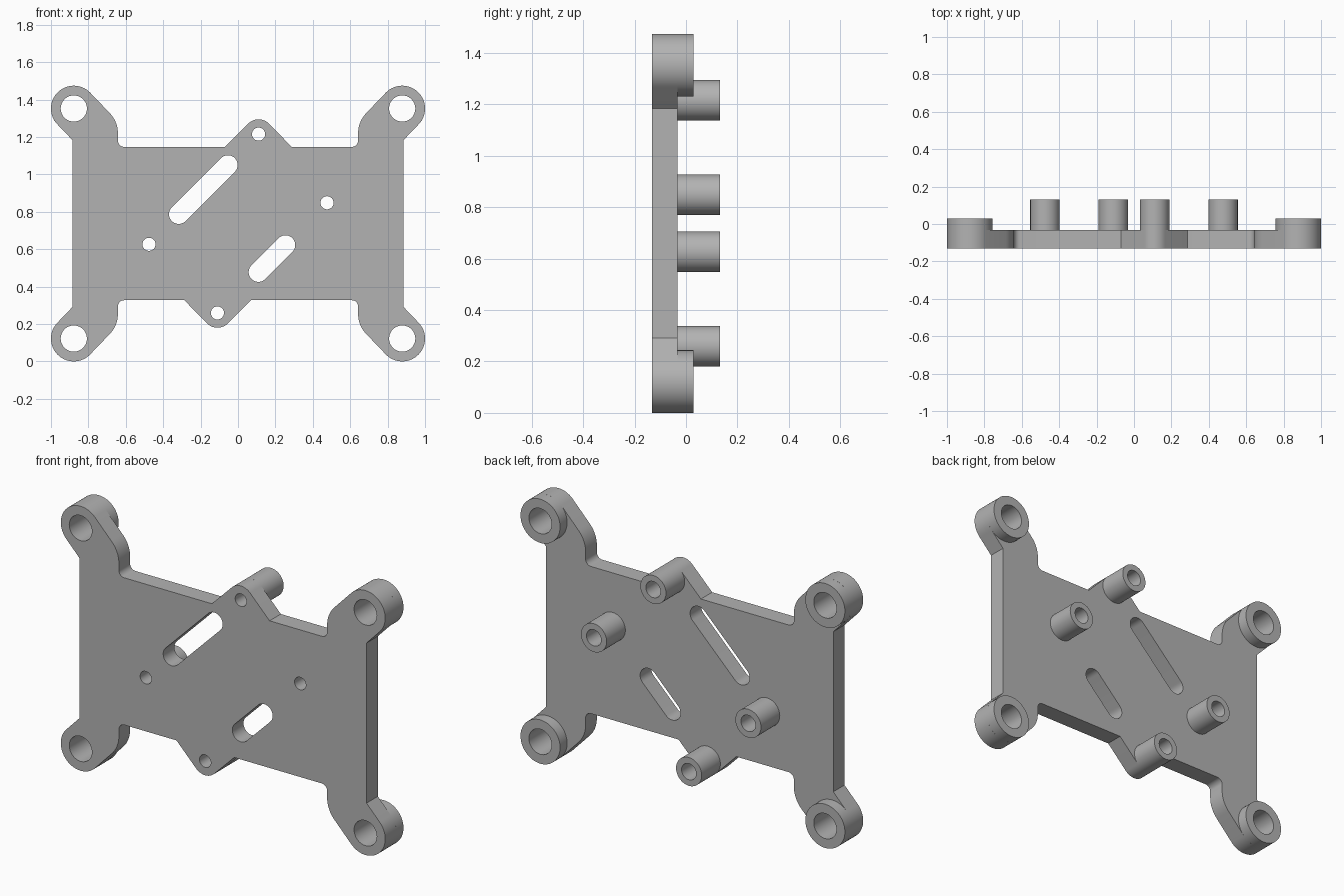
import bpy, bmesh
from math import sin, cos, radians
from mathutils import Matrix

cube = bpy.data.objects.get("Cube")
if cube:
    bpy.data.objects.remove(cube, do_unlink=True)

grey = bpy.data.materials.new("plain grey")
grey.use_nodes = True
grey.diffuse_color = (0.45, 0.45, 0.45, 1)
grey.node_tree.nodes["Principled BSDF"].inputs["Base Color"].default_value = grey.diffuse_color

MID = 0.737                                   # height of the centre
FRONT, BACK, BOSS_END, POST_END = -0.132, -0.033, 0.029, 0.132


def arc(x, z, r, a0, a1, n):
    """Points on an arc, angles in degrees."""
    angles = [radians(a0 + (a1 - a0) * i / n) for i in range(n + 1)]
    return [(x + r * cos(a), z + r * sin(a)) for a in angles]


def circle(x, z, r):
    return arc(x, z, r, 0, 360, 48)[:-1]


def slot(x0, z0, x1, z1, r):
    """Round-ended slot running up to the right at 45 degrees."""
    return arc(x1, z1, r, -45, 135, 20) + arc(x0, z0, r, 135, 315, 20)


def half_turn(points):
    return [(-x, 2 * MID - z) for x, z in points]


def extrude(name, loops, y0, y1):
    """Fill closed loops (outer edge and holes) and extrude from y0 to y1."""
    curve = bpy.data.curves.new(name, 'CURVE')
    curve.dimensions = '2D'
    curve.fill_mode = 'BOTH'
    curve.extrude = (y1 - y0) / 2
    for loop in loops:
        spline = curve.splines.new('POLY')
        spline.points.add(len(loop) - 1)
        for point, (x, z) in zip(spline.points, loop):
            point.co = (x, z, 0, 1)
        spline.use_cyclic_u = True
    helper = bpy.data.objects.new(name + "_outline", curve)
    bpy.context.collection.objects.link(helper)
    graph = bpy.context.evaluated_depsgraph_get()
    mesh = bpy.data.meshes.new_from_object(helper.evaluated_get(graph))
    bpy.data.objects.remove(helper, do_unlink=True)
    bpy.data.curves.remove(curve)

    mesh.transform(Matrix.Translation((0, (y0 + y1) / 2, 0)) @ Matrix.Rotation(radians(90), 4, 'X'))
    bm = bmesh.new()
    bm.from_mesh(mesh)
    bmesh.ops.remove_doubles(bm, verts=bm.verts, dist=0.0001)
    bmesh.ops.recalc_face_normals(bm, faces=bm.faces)
    bm.to_mesh(mesh)
    bm.free()
    mesh.materials.clear()
    mesh.materials.append(grey)
    mesh.shade_smooth()
    mesh.set_sharp_from_angle(angle=radians(30))
    obj = bpy.data.objects.new(name, mesh)
    bpy.context.collection.objects.link(obj)
    return obj


# Plate outline: one corner arm, mirrored, with the tab between
corner = [(0.885, 1.183)]
corner += arc(0.878, 1.352, 0.122, -45, 135, 32)     # around the corner boss
corner += arc(0.799, 1.219, 0.157, 135, 180, 10)     # shoulder
corner += arc(0.609, 1.180, 0.033, 0, -90, 8)        # inner fillet
tab = [(0.287, 1.147)] + arc(0.11, 1.215, 0.079, 45, 135, 16) + [(-0.069, 1.147)]
top_half = corner + tab + [(-x, z) for x, z in reversed(corner)]
outline = top_half + half_turn(top_half)

# Hole centres
bosses = [(0.878, 1.352), (-0.878, 1.352)]
bosses += half_turn(bosses)
posts = [(0.11, 1.215), (0.476, 0.848)]
posts += half_turn(posts)

slots = [slot(-0.317, 0.787, -0.054, 1.05, 0.052),
         slot(0.109, 0.477, 0.254, 0.622, 0.052)]
holes = [circle(x, z, 0.07) for x, z in bosses] + [circle(x, z, 0.035) for x, z in posts]
extrude("mounting_plate", [outline] + slots + holes, FRONT, BACK)

# Raised rings on the back of the corners
for i, (x, z) in enumerate(bosses):
    extrude(f"corner_boss_{i + 1}", [circle(x, z, 0.122), circle(x, z, 0.07)], BACK, BOSS_END)

# Hollow standoff posts on the back
for i, (x, z) in enumerate(posts):
    extrude(f"standoff_{i + 1}", [circle(x, z, 0.079), circle(x, z, 0.045)], BACK, POST_END)
